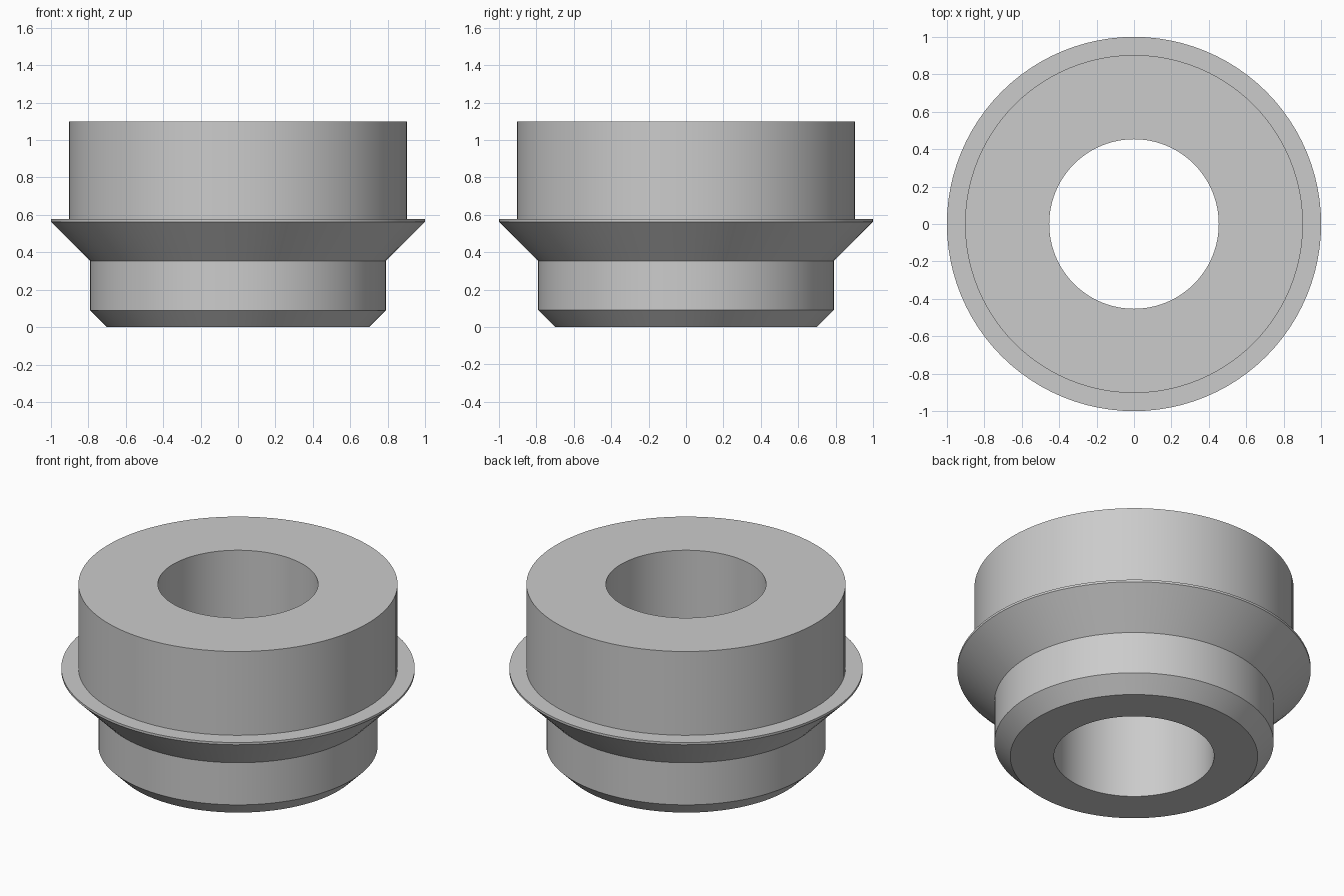
import bpy, bmesh, math

if "Cube" in bpy.data.objects:
    bpy.data.objects.remove(bpy.data.objects["Cube"], do_unlink=True)

SEGMENTS = 96

# Closed cross-section (radius, height): chamfered foot, neck, flared flange, collar, bore
PROFILE = [
    (0.453, 0.0), (0.70, 0.0), (0.79, 0.09), (0.79, 0.353),
    (1.0, 0.563), (1.0, 0.577), (0.903, 0.577), (0.903, 1.10),
    (0.453, 1.10),
]

# Plain grey metal
grey = bpy.data.materials.new("grey")
grey.use_nodes = True
colour = (0.6, 0.6, 0.6, 1.0)
grey.diffuse_color = colour
grey.node_tree.nodes["Principled BSDF"].inputs["Base Color"].default_value = colour

# Revolve the cross-section around the z axis
bm = bmesh.new()
verts = [bm.verts.new((r, 0, z)) for r, z in PROFILE]
edges = [bm.edges.new((v, verts[(i + 1) % len(verts)])) for i, v in enumerate(verts)]
bmesh.ops.spin(bm, geom=verts + edges, cent=(0, 0, 0), axis=(0, 0, 1),
               angle=math.tau, steps=SEGMENTS, use_duplicate=False)
bmesh.ops.remove_doubles(bm, verts=bm.verts[:], dist=1e-4)
bmesh.ops.recalc_face_normals(bm, faces=bm.faces[:])

mesh = bpy.data.meshes.new("flanged_bushing")
bm.to_mesh(mesh)
bm.free()
mesh.materials.append(grey)
bushing = bpy.data.objects.new("flanged_bushing", mesh)
bpy.context.collection.objects.link(bushing)

# Smooth round walls with crisp rims
bpy.ops.object.select_all(action='DESELECT')
bushing.select_set(True)
bpy.context.view_layer.objects.active = bushing
bpy.ops.object.shade_smooth_by_angle(angle=math.radians(30))
